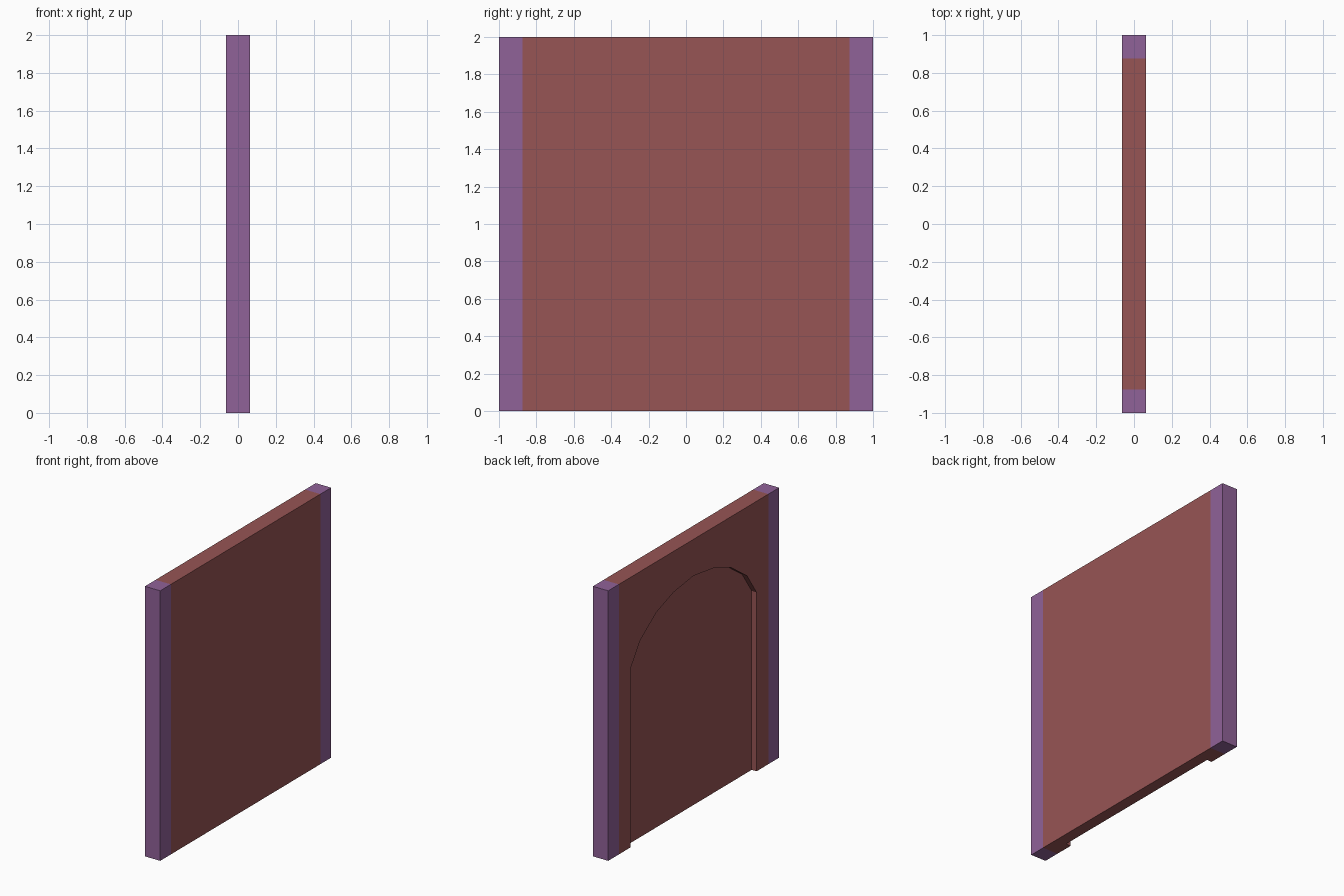
import bpy, bmesh

if "Cube" in bpy.data.objects:
    bpy.data.objects.remove(bpy.data.objects["Cube"])

HALF_T = 0.0625      # half thickness in x
POST_Y = 0.875       # where the end posts begin
HEIGHT = 2.0
RECESS = 0.04        # depth of the arched recess on the -x side


def material(name, color):
    mat = bpy.data.materials.new(name)
    mat.diffuse_color = (*color, 1)
    mat.use_nodes = True
    mat.node_tree.nodes["Principled BSDF"].inputs["Base Color"].default_value = mat.diffuse_color
    return mat


def extrude_x(name, profile, x0, x1, mat=None):
    """Solid made from a (y, z) outline swept from x0 to x1."""
    bm = bmesh.new()
    face = bm.faces.new([bm.verts.new((x0, y, z)) for y, z in profile])
    ext = bmesh.ops.extrude_face_region(bm, geom=[face])
    verts = [g for g in ext["geom"] if isinstance(g, bmesh.types.BMVert)]
    bmesh.ops.translate(bm, verts=verts, vec=(x1 - x0, 0, 0))
    bmesh.ops.recalc_face_normals(bm, faces=bm.faces)
    mesh = bpy.data.meshes.new(name)
    bm.to_mesh(mesh)
    bm.free()
    obj = bpy.data.objects.new(name, mesh)
    bpy.context.collection.objects.link(obj)
    if mat:
        mesh.materials.append(mat)
    return obj


def rect(y0, y1):
    return [(y0, 0), (y1, 0), (y1, HEIGHT), (y0, HEIGHT)]


red = material("wall_red", (0.31, 0.09, 0.09))
purple = material("post_purple", (0.28, 0.122, 0.314))

# End posts
extrude_x("post_front", rect(-1, -POST_Y), -HALF_T, HALF_T, purple)
extrude_x("post_back", rect(POST_Y, 1), -HALF_T, HALF_T, purple)

# Wall panel
panel = extrude_x("wall_panel", rect(-POST_Y, POST_Y), -HALF_T, HALF_T, red)

# Arched recess, open at the bottom
half = [(0.737, -0.1), (0.737, 1.325), (0.625, 1.49), (0.435, 1.625), (0.235, 1.697)]
arch = half + [(0, 1.73)] + [(-y, z) for y, z in reversed(half)]
cutter = extrude_x("recess_cutter", arch, -0.2, -HALF_T + RECESS, red)
mod = panel.modifiers.new("recess", 'BOOLEAN')
mod.operation = 'DIFFERENCE'
mod.solver = 'EXACT'
mod.object = cutter

# Apply the cut and drop the cutter
bpy.context.view_layer.objects.active = panel
bpy.ops.object.modifier_apply(modifier=mod.name)
bpy.data.objects.remove(cutter)
